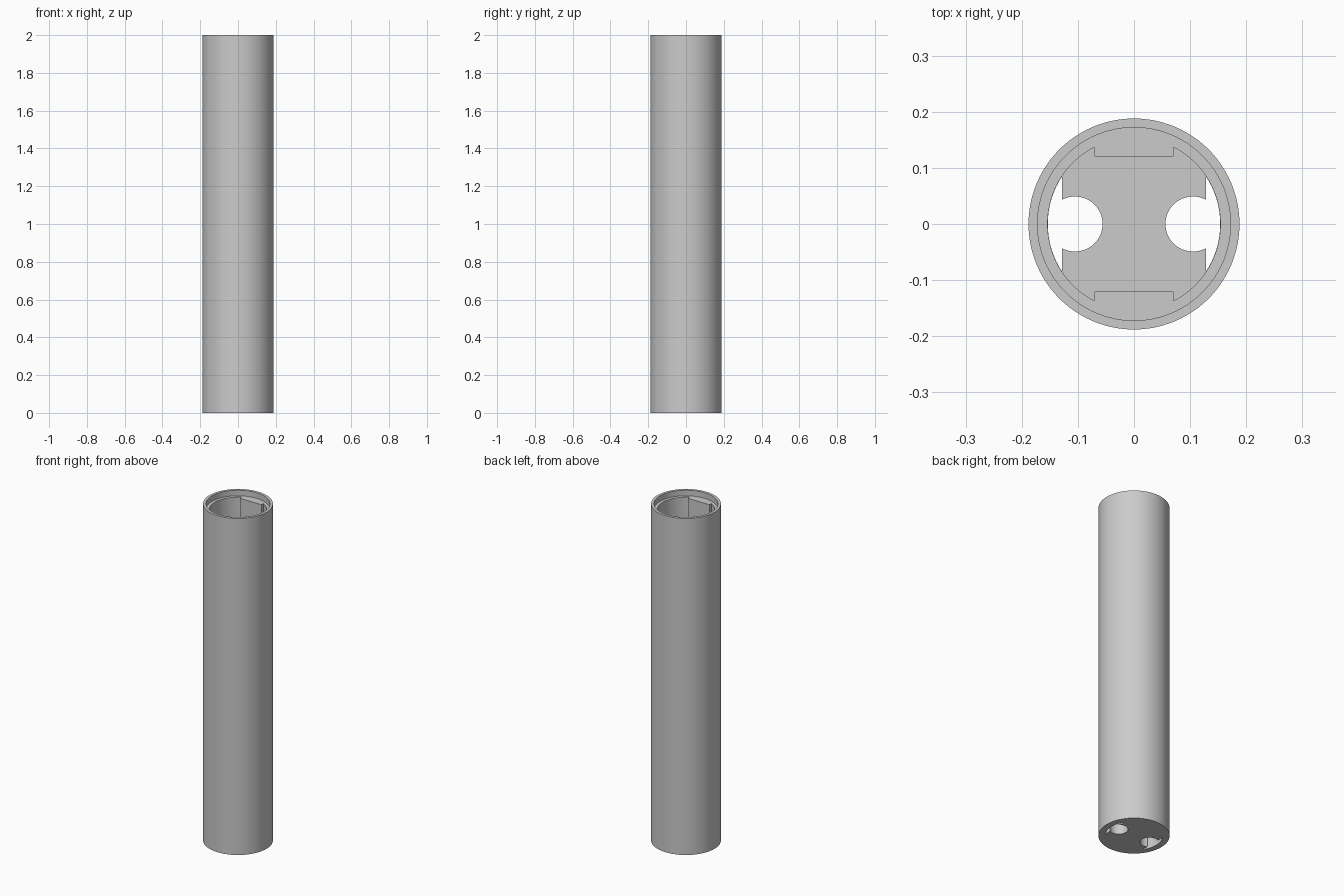
import bpy, bmesh
from math import sin, cos, asin, acos, pi

if "Cube" in bpy.data.objects:
    bpy.data.objects.remove(bpy.data.objects["Cube"])

HEIGHT, OUTER, RECESS, BORE = 2.0, 0.188, 0.172, 0.154
LEDGE_Z, FLOOR_Z = 1.967, 0.06
RIB_X, RIB_Y = 0.07, 0.12                      # ribs on the front and back walls
SLOT_X, HOLE_X, HOLE_R = 0.128, 0.105, 0.049   # keyhole openings in the floor

grey = bpy.data.materials.new("plain grey")
grey.use_nodes = True
colour = (0.6, 0.6, 0.6, 1)
grey.diffuse_color = colour
grey.node_tree.nodes["Principled BSDF"].inputs["Base Color"].default_value = colour


def arc(r, a0, a1, n, cx=0.0):
    return [(cx + r * cos(a0 + (a1 - a0) * i / n), r * sin(a0 + (a1 - a0) * i / n))
            for i in range(n + 1)]


def prism(name, outline, z0, z1):
    """Extrude a closed outline from z0 to z1."""
    bm = bmesh.new()
    face = bm.faces.new([bm.verts.new((x, y, z0)) for x, y in outline])
    top = bmesh.ops.extrude_face_region(bm, geom=[face])["geom"]
    bmesh.ops.translate(bm, vec=(0, 0, z1 - z0),
                        verts=[v for v in top if isinstance(v, bmesh.types.BMVert)])
    bmesh.ops.recalc_face_normals(bm, faces=bm.faces)
    mesh = bpy.data.meshes.new(name)
    bm.to_mesh(mesh)
    bm.free()
    mesh.materials.append(grey)
    obj = bpy.data.objects.new(name, mesh)
    bpy.context.collection.objects.link(obj)
    return obj


def circle(r):
    return arc(r, 0, 2 * pi, 96)[:-1]


# Outer tube
tube = prism("tube", circle(OUTER), 0, HEIGHT)

# Recess under the top rim
cutters = [prism("rim_cutter", circle(RECESS), LEDGE_Z, HEIGHT + 0.1)]

# Bore with a flat rib left standing on the front and back walls
a = acos(RIB_X / BORE)
right_side = arc(BORE, -a, a, 32)
bore = ([(RIB_X, -RIB_Y)] + right_side + [(RIB_X, RIB_Y)])
bore += [(-x, -y) for x, y in bore]
cutters.append(prism("bore_cutter", bore, FLOOR_Z, LEDGE_Z + 0.01))

# Two keyhole openings through the floor
r = BORE * 0.998
b = acos(SLOT_X / r)
c = acos((SLOT_X - HOLE_X) / HOLE_R)
keyhole = arc(r, -b, b, 16) + arc(HOLE_R, c, 2 * pi - c, 32, HOLE_X)
for side, label in ((1, "left"), (-1, "right")):
    outline = [(side * x, side * y) for x, y in keyhole]
    cutters.append(prism(label + "_keyhole_cutter", outline, -0.1, FLOOR_Z + 0.05))

# Cut the tube and discard the cutters
bpy.context.view_layer.objects.active = tube
for cutter in cutters:
    cut = tube.modifiers.new(cutter.name, "BOOLEAN")
    cut.operation, cut.solver, cut.object = "DIFFERENCE", "EXACT", cutter
    bpy.ops.object.modifier_apply(modifier=cut.name)
    bpy.data.objects.remove(cutter)

bpy.ops.object.select_all(action="DESELECT")
tube.select_set(True)
bpy.ops.object.shade_smooth_by_angle(angle=pi / 6)
